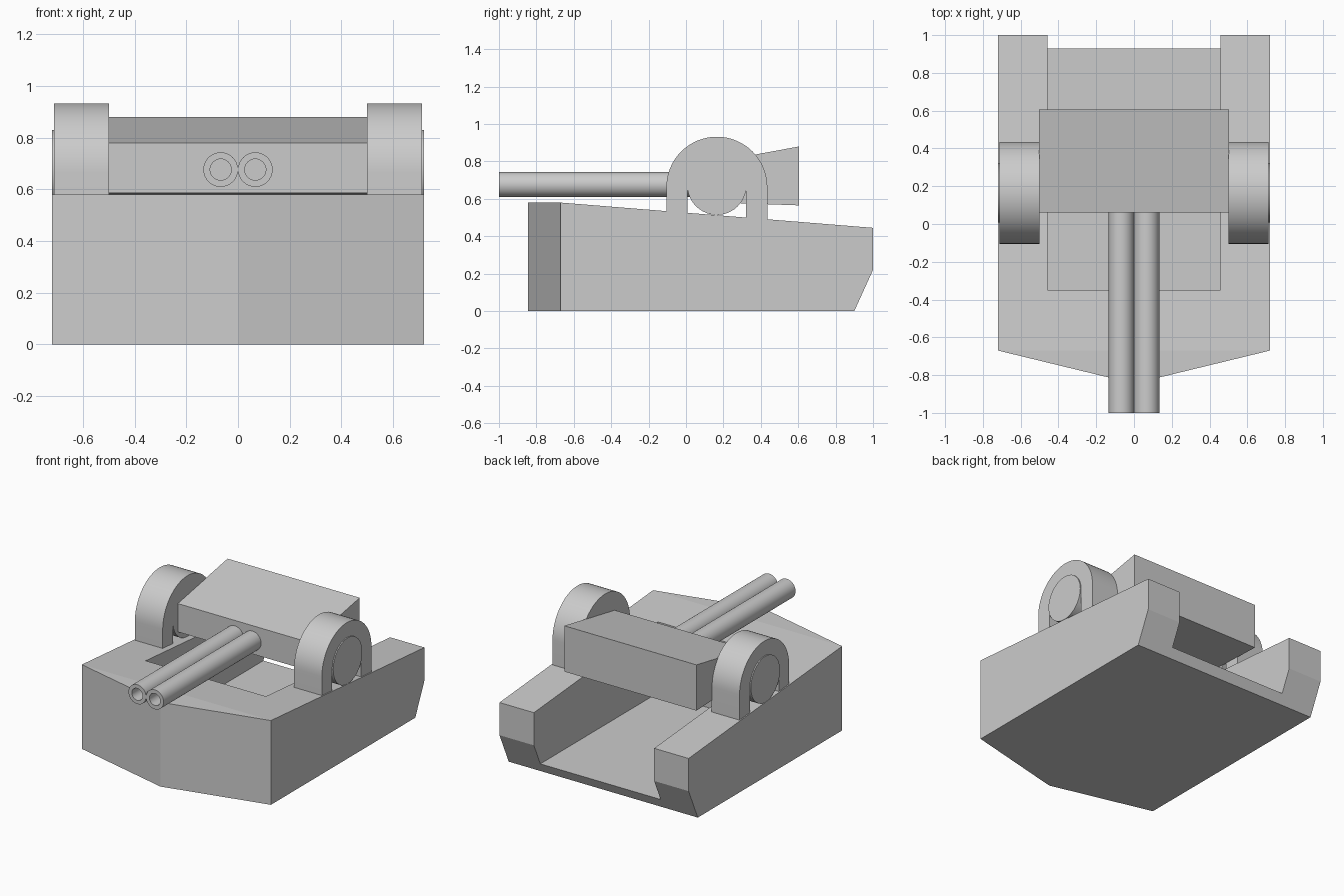
import bpy, bmesh, math
from mathutils import Vector, Matrix

cube = bpy.data.objects.get("Cube")
if cube:
    bpy.data.objects.remove(cube, do_unlink=True)

grey = bpy.data.materials.new("plain grey")
grey.use_nodes = True
grey.diffuse_color = (0.6, 0.6, 0.6, 1)
grey.node_tree.nodes["Principled BSDF"].inputs["Base Color"].default_value = (0.6, 0.6, 0.6, 1)


def add_object(name, bm, smooth=False):
    bmesh.ops.recalc_face_normals(bm, faces=bm.faces[:])
    mesh = bpy.data.meshes.new(name)
    bm.to_mesh(mesh)
    bm.free()
    mesh.materials.append(grey)
    obj = bpy.data.objects.new(name, mesh)
    bpy.context.collection.objects.link(obj)
    bpy.ops.object.select_all(action='DESELECT')
    obj.select_set(True)
    bpy.context.view_layer.objects.active = obj
    if smooth:
        bpy.ops.object.shade_smooth_by_angle(angle=math.radians(35))
    return obj


def prism(profile, x0, x1):
    """Extrude a side profile of (y, z) points from x0 to x1."""
    bm = bmesh.new()
    face = bm.faces.new([bm.verts.new((x0, y, z)) for y, z in profile])
    result = bmesh.ops.extrude_face_region(bm, geom=[face])
    moved = [v for v in result["geom"] if isinstance(v, bmesh.types.BMVert)]
    bmesh.ops.translate(bm, verts=moved, vec=(x1 - x0, 0, 0))
    return bm


def arc(cy, cz, radius, start, end, steps):
    angles = [math.radians(start + (end - start) * i / steps) for i in range(steps + 1)]
    return [(cy + radius * math.cos(a), cz + radius * math.sin(a)) for a in angles]


# Hull: side profile with a pointed bow and an open-backed well
bm = prism([(-0.845, 0), (0.9, 0), (1, 0.22), (1, 0.445), (-0.67, 0.58), (-0.845, 0.58)],
           -0.72, 0.72)
for side in (-1, 1):
    cut = bmesh.ops.bisect_plane(
        bm, geom=bm.verts[:] + bm.edges[:] + bm.faces[:],
        plane_co=(0, -0.845, 0), plane_no=Vector((side * 0.175, -0.72, 0)).normalized(),
        clear_outer=True, dist=1e-5)
    rim = [e for e in bm.edges if e.is_boundary]
    bmesh.ops.holes_fill(bm, edges=rim, sides=0)
hull = add_object("hull", bm)

cutter = add_object("well_cutter", prism([(-0.35, 0.066), (1.2, 0.066), (1.2, 0.9), (-0.35, 0.9)],
                                         -0.458, 0.458))
cutter.hide_render = True
bpy.context.view_layer.objects.active = hull
well = hull.modifiers.new("well", 'BOOLEAN')
well.operation = 'DIFFERENCE'
well.solver = 'EXACT'
well.object = cutter
bpy.ops.object.modifier_apply(modifier=well.name)
bpy.data.objects.remove(cutter, do_unlink=True)

# Gun housing: wedge block between the brackets
add_object("gun_housing", prism([(0.06, 0.585), (0.605, 0.565), (0.605, 0.88), (0.06, 0.78)],
                                -0.503, 0.503))

# Arched brackets with pivot drums, and hollow barrels, on both sides
pivot_y, pivot_z = 0.165, 0.672
for side, label in ((1, "left"), (-1, "right")):
    outer = arc(pivot_y, 0.662, 0.27, 180, 0, 32)
    inner = arc(pivot_y, pivot_z, 0.157, 0, 180, 32)
    foot = 0.47
    arch = ([(outer[0][0], foot)] + outer + [(outer[-1][0], foot), (inner[0][0], foot)]
            + inner + [(inner[-1][0], foot)])
    add_object(label + "_bracket", prism(arch, side * 0.5, side * 0.712), smooth=True)

    drum = arc(pivot_y, pivot_z, 0.158, 0, 360, 40)[:-1]
    add_object(label + "_pivot_drum", prism(drum, side * 0.5, side * 0.72), smooth=True)

    bm = bmesh.new()
    cx, cz = side * 0.067, 0.676
    ring = [bm.verts.new((cx + r, y, cz))
            for r, y in ((0.067, -1), (0.067, 0.08), (0.041, 0.08), (0.041, -1))]
    edges = [bm.edges.new((ring[i], ring[(i + 1) % 4])) for i in range(4)]
    bmesh.ops.spin(bm, geom=ring + edges, cent=(cx, 0, cz), axis=(0, 1, 0),
                   angle=math.tau, steps=32)
    bmesh.ops.remove_doubles(bm, verts=bm.verts[:], dist=1e-4)
    add_object(label + "_barrel", bm, smooth=True)
